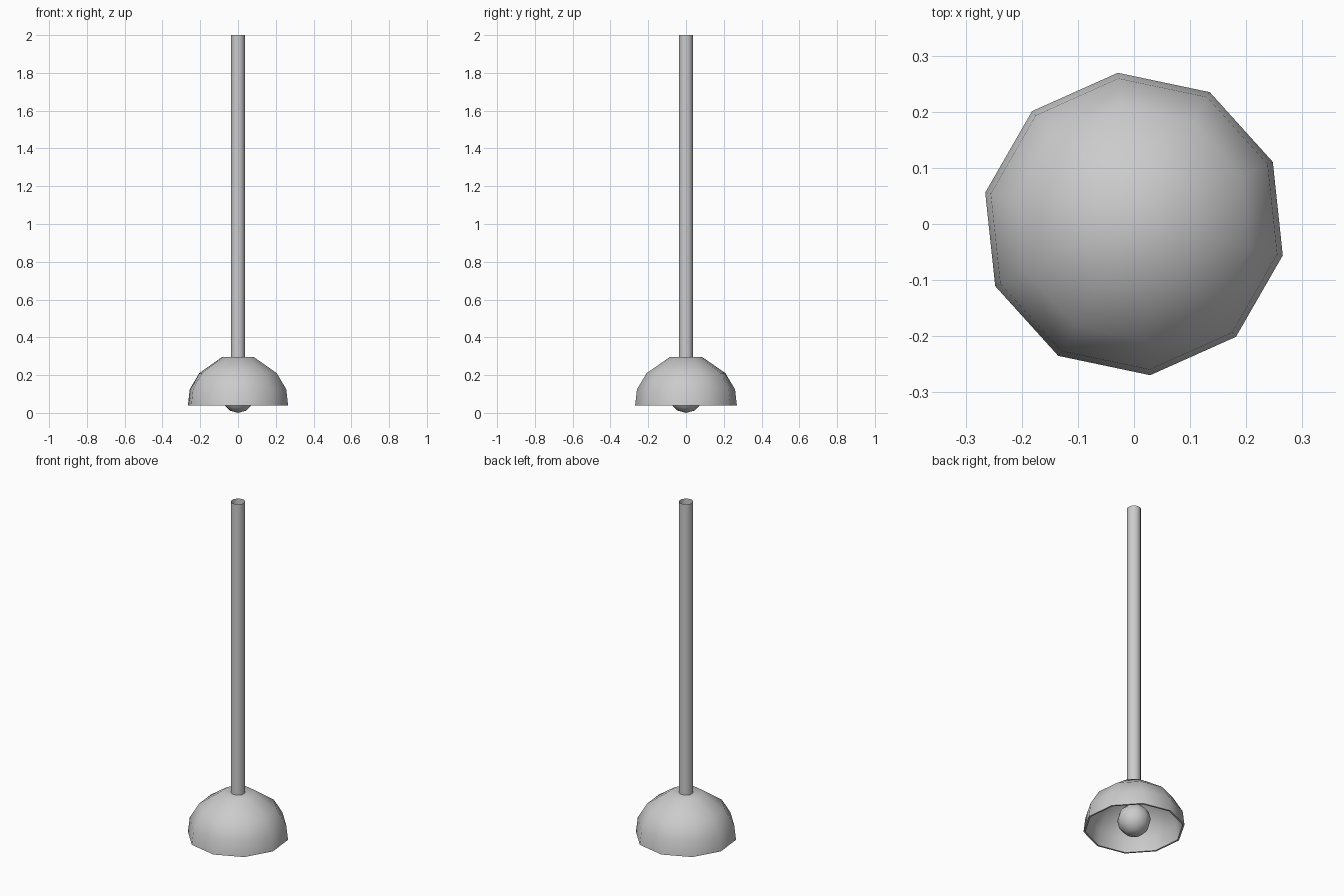
import bpy, bmesh
from math import cos, sin, pi, radians

if "Cube" in bpy.data.objects:
    bpy.data.objects.remove(bpy.data.objects["Cube"])


def lathe(name, profile, sides, start=0.0, smooth=60):
    """Spin (radius, z) points around z; radius 0 makes a pole point."""
    bm = bmesh.new()
    rings = []
    for r, z in profile:
        if r == 0:
            rings.append([bm.verts.new((0, 0, z))] * sides)
        else:
            angles = [start + 2 * pi * i / sides for i in range(sides)]
            rings.append([bm.verts.new((r * cos(a), r * sin(a), z)) for a in angles])
    for lower, upper in zip(rings, rings[1:]):
        for i in range(sides):
            j = (i + 1) % sides
            corners = dict.fromkeys((lower[i], lower[j], upper[j], upper[i]))
            bm.faces.new(list(corners))
    mesh = bpy.data.meshes.new(name)
    bm.to_mesh(mesh)
    bm.free()
    obj = bpy.data.objects.new(name, mesh)
    bpy.context.collection.objects.link(obj)
    bpy.ops.object.select_all(action='DESELECT')
    obj.select_set(True)
    bpy.context.view_layer.objects.active = obj
    bpy.ops.object.shade_smooth_by_angle(angle=radians(smooth))
    return obj


TURN = radians(24.1)

# Domed shade: inner skin, rim, outer skin, flat crown
inner = [(0, 0.285), (0.083, 0.285), (0.202, 0.203), (0.251, 0.122), (0.261, 0.04)]
outer = [(0.271, 0.04), (0.261, 0.125), (0.21, 0.21), (0.087, 0.295), (0, 0.295)]
lathe("lamp_shade", inner + outer, 10, TURN)

# Open hanging tube
lathe("hanging_rod", [(0.039, 0.295), (0.039, 2.0)], 8, TURN)

# Round bulb under the shade
R = 0.09
bulb = [(0, 0)]
bulb += [(R * sin(pi * k / 6), R - R * cos(pi * k / 6)) for k in range(1, 6)]
bulb += [(0, 2 * R)]
lathe("bulb", bulb, 10, TURN)
